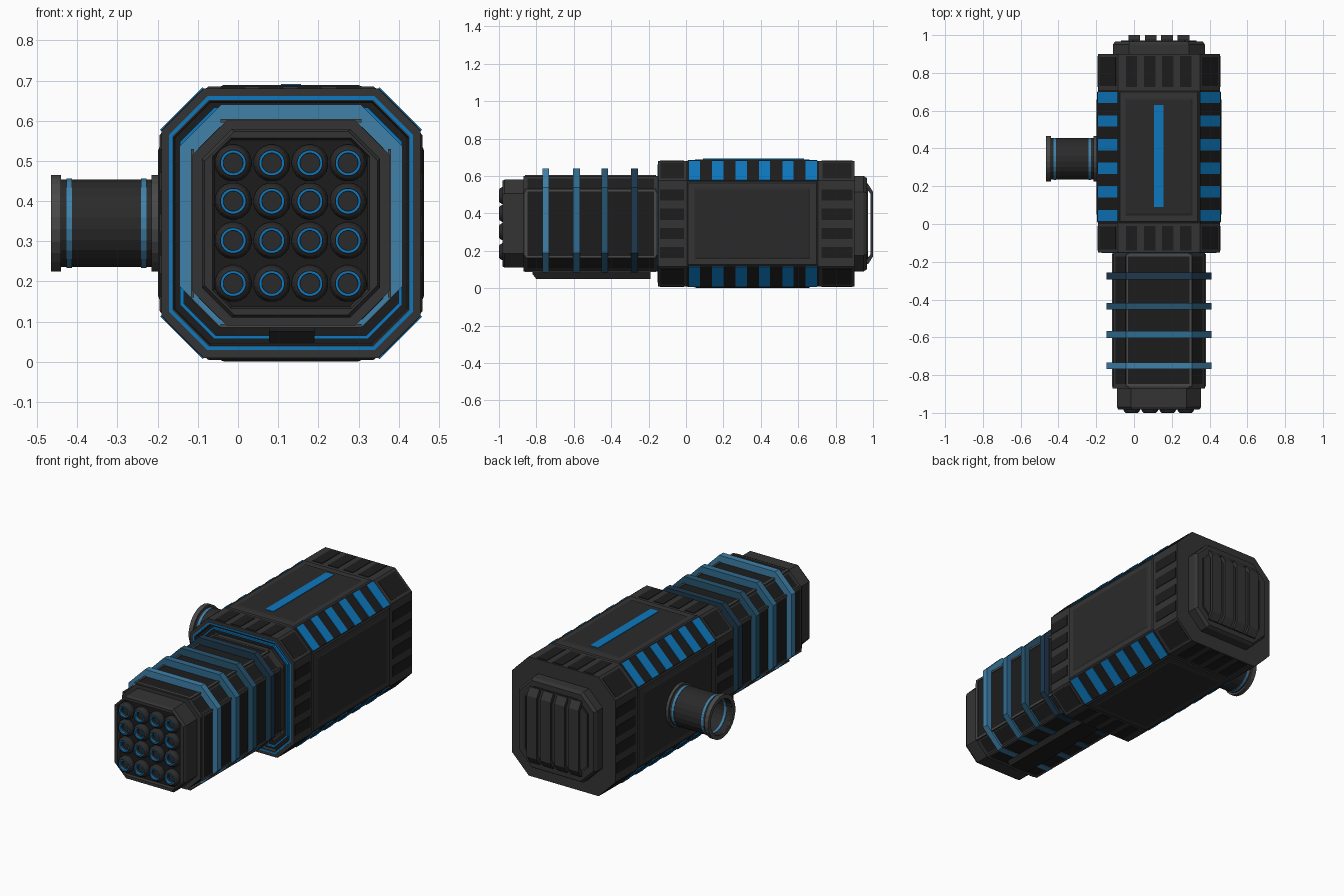
import bpy, bmesh, math
from mathutils import Vector

if "Cube" in bpy.data.objects:
    bpy.data.objects.remove(bpy.data.objects["Cube"])

CX, CZ = 0.132, 0.345


def material(name, r, g, b):
    m = bpy.data.materials.new(name)
    m.diffuse_color = (r, g, b, 1)
    m.use_nodes = True
    m.node_tree.nodes["Principled BSDF"].inputs["Base Color"].default_value = m.diffuse_color
    return m


GREY = material("grey", 0.034, 0.034, 0.034)
MID = material("mid_grey", 0.023, 0.023, 0.023)
DARK = material("dark", 0.012, 0.012, 0.012)
LIGHT = material("light_grey", 0.065, 0.065, 0.065)
BLUE = material("blue", 0.004, 0.19, 0.52)
STEEL = [material(f"ring_blue_{i}", *c) for i, c in enumerate(
    [(0.05, 0.22, 0.40), (0.03, 0.15, 0.28), (0.02, 0.09, 0.16), (0.013, 0.04, 0.075)])]


def build(name, verts, faces, mat):
    bm = bmesh.new()
    vs = [bm.verts.new(v) for v in verts]
    for f in faces:
        bm.faces.new([vs[i] for i in f])
    bmesh.ops.recalc_face_normals(bm, faces=bm.faces)
    me = bpy.data.meshes.new(name)
    bm.to_mesh(me)
    bm.free()
    me.materials.append(mat)
    ob = bpy.data.objects.new(name, me)
    bpy.context.collection.objects.link(ob)
    return ob


def skin(name, rings, mat, closed=False):
    """Joins equal rings of points; closed makes a hoop, otherwise ends are capped."""
    n, k = len(rings[0]), len(rings)
    faces = [(a * n + i, a * n + (i + 1) % n, (a + 1) % k * n + (i + 1) % n, (a + 1) % k * n + i)
             for a in range(k if closed else k - 1) for i in range(n)]
    if not closed:
        faces += [tuple(range(n)), tuple(range((k - 1) * n, k * n))]
    return build(name, [p for r in rings for p in r], faces, mat)


def octagon(y, hx, hz, c, cz=CZ):
    pts = [(hx, hz - c), (hx - c, hz), (c - hx, hz), (-hx, hz - c),
           (-hx, c - hz), (c - hx, -hz), (hx - c, -hz), (hx, c - hz)]
    return [(CX + x, y, cz + z) for x, z in pts]


def oct_body(name, sections, mat):
    return skin(name, [octagon(*s) for s in sections], mat)


def oct_hoop(name, y0, y1, hx, hz, c, t, mat, cz=CZ):
    s = (hx - t, hz - t, c - 0.586 * t, cz)
    o = (hx, hz, c, cz)
    return skin(name, [octagon(y0, *o), octagon(y1, *o), octagon(y1, *s), octagon(y0, *s)], mat, True)


def lathe(name, profile, origin, axis, mat, n=24, closed=False):
    """profile = (distance along axis, radius); axis is 'x' or 'y'."""
    rings = []
    for d, r in profile:
        ring = []
        for i in range(n):
            a = 2 * math.pi * (i + 0.5) / n
            u, v = r * math.cos(a), r * math.sin(a)
            ring.append(Vector(origin) + Vector((d, u, v) if axis == 'x' else (u, d, v)))
        rings.append(ring)
    return skin(name, rings, mat, closed)


def panel(name, shell, face, u0, u1, y0, y1, h, mat, inset=0.0):
    """Plate on one of the 8 faces (45 degree steps) of an octagonal shell."""
    hx, hz, c = shell
    a = math.radians(45 * face)
    sx, sz = round(math.cos(a)), round(math.sin(a))
    k = c / 2 if face % 2 else 0
    mid = Vector((CX + sx * (hx - k), 0, CZ + sz * (hz - k)))
    nrm = Vector((sx, 0, sz)).normalized()
    tan = Vector((-nrm.z, 0, nrm.x))

    def rect(d, i):
        return [mid + nrm * d + tan * u + Vector((0, y, 0)) for u, y in
                [(u0 + i, y0 + i), (u1 - i, y0 + i), (u1 - i, y1 - i), (u0 + i, y1 - i)]]
    return skin(name, [rect(-0.004, 0), rect(h, inset)], mat)


# Main housing with a recessed front
MAIN = (0.3225, 0.335, 0.105)
oct_body("main_housing", [(-0.125, 0.255, 0.268, 0.075), (-0.125, 0.288, 0.30, 0.088),
                          (-0.15, 0.292, 0.304, 0.09), (-0.15, *MAIN), (0.90, *MAIN)], GREY)
oct_hoop("front_outer_line", -0.153, -0.14, 0.304, 0.316, 0.096, 0.009, BLUE)
oct_hoop("front_inner_line", -0.143, -0.12, 0.276, 0.288, 0.085, 0.009, BLUE)
oct_hoop("front_recess_floor", -0.130, -0.12, 0.294, 0.306, 0.092, 0.05, DARK)

# Housing faces: centre plates and striped end bands
for f in (0, 2, 4, 6):
    w = 0.23 if f in (0, 4) else 0.2175
    panel("centre_plate", MAIN, f, -w, w, 0.0, 0.71, 0.005, GREY, 0.012)
    panel("centre_plate_raised", MAIN, f, -w + 0.02, w - 0.02, 0.025, 0.685, 0.009, MID, 0.03)
    for y0, y1 in ((-0.14, -0.01), (0.725, 0.89)):
        for i in range(4):
            u = -w + 0.045 + i * (2 * w - 0.09) / 3.6
            panel("band_stripe", MAIN, f, u, u + 0.06, y0, y1, 0.003, DARK)
panel("top_light_strip", MAIN, 2, -0.025, 0.025, 0.09, 0.63, 0.012, BLUE)

# Housing corners: blue stripes between dark end plates
for f in (1, 3, 5, 7):
    panel("corner_channel", MAIN, f, -0.073, 0.073, 0.0, 0.71, 0.001, DARK)
    for i in range(6):
        y = 0.015 + i * 0.125
        panel("corner_stripe", MAIN, f, -0.075, 0.075, y, y + 0.06, 0.004, BLUE)
    for y0, y1 in ((-0.135, -0.012), (0.73, 0.885)):
        panel("corner_end_plate", MAIN, f, -0.06, 0.06, y0, y1, 0.002, DARK)

# Rear cap in two steps, with four raised vertical bars
oct_body("rear_cap", [(0.89, 0.243, 0.255, 0.085), (0.95, 0.243, 0.255, 0.085),
                      (0.967, 0.232, 0.244, 0.08)], GREY)
oct_hoop("rear_cap_rim", 0.96, 0.972, 0.20, 0.215, 0.065, 0.012, MID)
bar = [(0.962, 0.13), (0.975, 0.13), (1.0, 0.17), (1.0, 0.515), (0.975, 0.555), (0.962, 0.555),
       (0.962, 0.535), (0.986, 0.505), (0.986, 0.18), (0.962, 0.15)]
for i in range(4):
    x = 0.002 + i * 0.0865
    quads = [(0, 1, 8, 9), (1, 2, 8), (2, 3, 7, 8), (3, 4, 7), (4, 5, 6, 7)]
    sides = [q for q in quads] + [tuple(j + 10 for j in q) for q in quads]
    walls = [(j, (j + 1) % 10, (j + 1) % 10 + 10, j + 10) for j in range(10)]
    build("rear_bar", [(x + s, y, z) for s in (-0.031, 0.031) for y, z in bar], sides + walls, GREY)

# Front barrel with framed panels
BARREL = (0.245, 0.255, 0.085)
oct_body("front_barrel", [(-0.87, *BARREL), (-0.12, *BARREL)], GREY)
for f in range(8):
    w = 0.05 if f % 2 else (0.185 if f in (0, 4) else 0.175)
    if f % 2 == 0:
        for s in (-1, 1):
            a, b = sorted((s * w, s * (w - 0.012)))
            panel("panel_frame_side", BARREL, f, a, b, -0.86, -0.16, 0.004, LIGHT)
        for y in (-0.86, -0.172):
            panel("panel_frame_end", BARREL, f, -w, w, y, y + 0.012, 0.004, LIGHT)
    panel("barrel_panel", BARREL, f, -w + 0.012, w - 0.012, -0.848, -0.172, 0.001, DARK)

# Four blue hoops, darker toward the housing
for y, m in zip((-0.75, -0.585, -0.435, -0.275), STEEL):
    oct_hoop("barrel_hoop", y - 0.018, y + 0.018, 0.2775, 0.2775, 0.103, 0.045, m, 0.3625)

# Keel rail under the barrel
keel = [(-0.82, 0.10), (-0.82, 0.075), (-0.80, 0.048), (-0.19, 0.048), (-0.19, 0.10)]
skin("keel_rail", [[(x, y, z) for y, z in keel] for x in (0.077, 0.19)], DARK)

# Muzzle block with a recessed face
oct_body("muzzle_block", [(-0.86, 0.222, 0.235, 0.075), (-0.97, 0.222, 0.235, 0.075),
                          (-0.982, 0.215, 0.228, 0.073), (-0.982, 0.195, 0.212, 0.045),
                          (-0.965, 0.19, 0.207, 0.043)], GREY)
oct_body("muzzle_face", [(-0.95, 0.19, 0.207, 0.043), (-0.968, 0.19, 0.207, 0.043)], DARK)

# Sixteen launch tubes
for x in (-0.012, 0.084, 0.179, 0.274):
    for z in (0.195, 0.302, 0.40, 0.495):
        o = (x, 0, z)
        lathe("launch_tube", [(-0.96, 0.046), (-0.982, 0.046), (-0.995, 0.039), (-1.0, 0.032),
                              (-0.996, 0.025), (-0.972, 0.024)], o, 'y', MID, 20)
        lathe("launch_tube_ring", [(-0.99, 0.031), (-1.0, 0.031), (-1.0, 0.025), (-0.99, 0.024)],
              o, 'y', BLUE, 20, True)

# Side connector: hollow pipe, two flanges, blue bands
side = (0, 0.345, 0.345)
lathe("side_pipe", [(-0.18, 0.11), (-0.46, 0.11), (-0.46, 0.098), (-0.21, 0.098)], side, 'x', MID)
for x0, x1 in ((-0.465, -0.44), (-0.215, -0.185)):
    lathe("side_pipe_flange", [(x0, 0.121), (x1, 0.121), (x1, 0.099), (x0, 0.099)],
          side, 'x', LIGHT, closed=True)
for x in (-0.42, -0.235):
    lathe("side_pipe_band", [(x - 0.007, 0.112), (x + 0.007, 0.112), (x + 0.007, 0.095), (x - 0.007, 0.095)],
          side, 'x', STEEL[0], closed=True)
